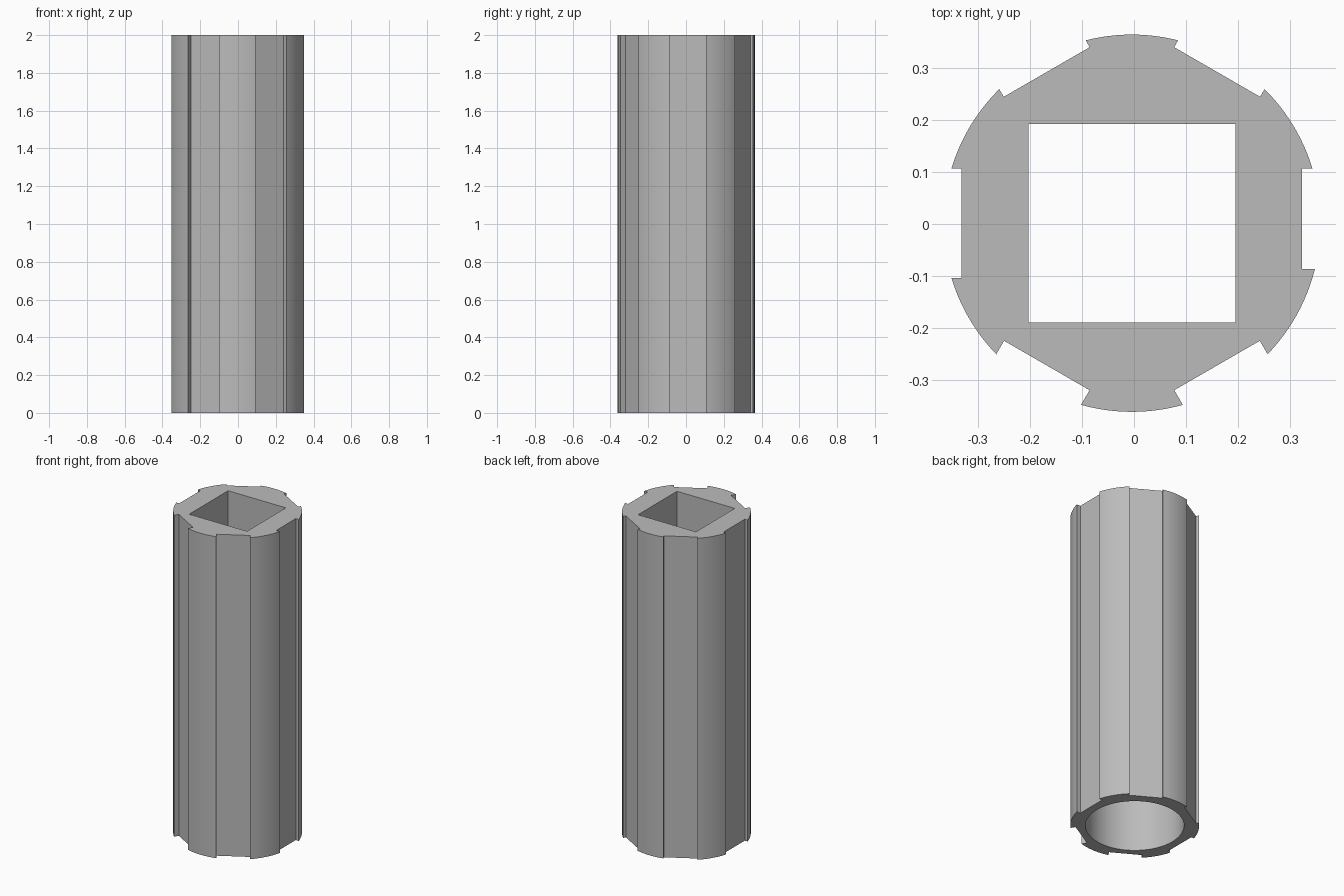
import bpy, bmesh, math

if "Cube" in bpy.data.objects:
    bpy.data.objects.remove(bpy.data.objects["Cube"])

HEIGHT = 2.0
RADIUS = 0.363
AXIS = (-0.004, 0.0015)
SOCKET_DEPTH = 1.0

steel = bpy.data.materials.new("plain grey")
steel.use_nodes = True
grey = (0.5, 0.5, 0.5, 1)
steel.diffuse_color = grey
steel.node_tree.nodes["Principled BSDF"].inputs["Base Color"].default_value = grey


def prism(name, outline, z0, z1):
    """Upright solid with the given outline, placed on the sleeve axis."""
    bm = bmesh.new()
    base = bm.faces.new([bm.verts.new((x + AXIS[0], y + AXIS[1], z0)) for x, y in outline])
    top = bmesh.ops.extrude_face_region(bm, geom=[base])["geom"]
    bmesh.ops.translate(bm, vec=(0, 0, z1 - z0),
                        verts=[v for v in top if isinstance(v, bmesh.types.BMVert)])
    bmesh.ops.recalc_face_normals(bm, faces=bm.faces)
    mesh = bpy.data.meshes.new(name)
    bm.to_mesh(mesh)
    bm.free()
    mesh.materials.append(steel)
    obj = bpy.data.objects.new(name, mesh)
    bpy.context.collection.objects.link(obj)
    return obj


def polar(r, a):
    return (r * math.cos(a), r * math.sin(a))


# Flat-bottomed slots: direction, floor distance, near and far side
slots = [(0, 0.327, -0.088, 0.105), (60, 0.334, -0.092, 0.099),
         (120, 0.334, -0.099, 0.092), (180, 0.328, -0.105, 0.105),
         (240, 0.319, -0.100, 0.090), (300, 0.319, -0.090, 0.100)]

# Outer outline: each slot floor, followed by the rounded rib to the next slot
outline = []
for i, (deg, floor, near, far) in enumerate(slots):
    a = math.radians(deg)
    for t in (near, far):
        outline.append((floor * math.cos(a) - t * math.sin(a),
                        floor * math.sin(a) + t * math.cos(a)))
    start = a + math.asin(far / RADIUS)
    end = a + math.pi / 3 + math.asin(slots[(i + 1) % 6][2] / RADIUS)
    outline += [polar(RADIUS, start + (end - start) * k / 12) for k in range(13)]

sleeve = prism("slotted_sleeve", outline, 0, HEIGHT)

# Square socket from the top, round bore from the bottom
square = [(-0.199, -0.191), (0.199, -0.191), (0.199, 0.191), (-0.199, 0.191)]
circle = [polar(0.278, math.tau * k / 96) for k in range(96)]
cutters = [prism("round_bore_cutter", circle, -0.1, HEIGHT - SOCKET_DEPTH),
           prism("square_socket_cutter", square, 0.5, HEIGHT + 0.1)]

bpy.ops.object.select_all(action="DESELECT")
bpy.context.view_layer.objects.active = sleeve
sleeve.select_set(True)
for cutter in cutters:
    cutter.hide_render = True
    mod = sleeve.modifiers.new("cut", "BOOLEAN")
    mod.operation = "DIFFERENCE"
    mod.solver = "EXACT"
    mod.object = cutter
    bpy.ops.object.modifier_apply(modifier=mod.name)
    bpy.data.objects.remove(cutter)

bpy.ops.object.shade_smooth_by_angle(angle=math.radians(20))
